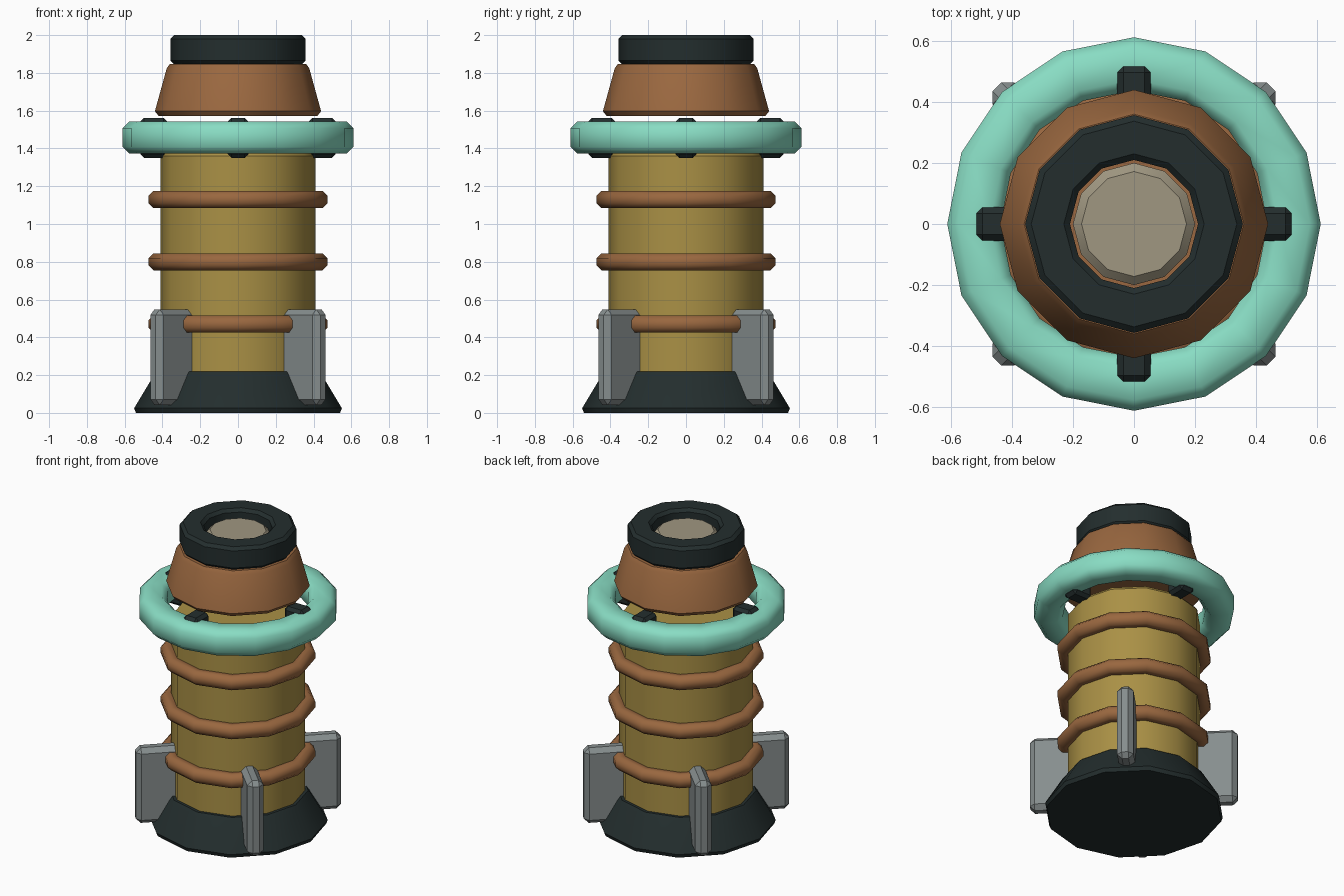
import bpy, bmesh
from math import cos, sin, pi, radians
from mathutils import Matrix

cube = bpy.data.objects.get("Cube")
if cube:
    bpy.data.objects.remove(cube, do_unlink=True)


def material(name, rgb):
    mat = bpy.data.materials.new(name)
    mat.use_nodes = True
    mat.diffuse_color = (*rgb, 1)
    bsdf = next(n for n in mat.node_tree.nodes if n.type == 'BSDF_PRINCIPLED')
    bsdf.inputs["Base Color"].default_value = (*rgb, 1)
    bsdf.inputs["Roughness"].default_value = 0.7
    return mat


GOLD = material("gold", (0.40, 0.28, 0.06))
COPPER = material("copper", (0.32, 0.136, 0.05))
MINT = material("mint", (0.25, 0.72, 0.55))
DARK = material("dark_rubber", (0.017, 0.027, 0.027))
GREY = material("steel_grey", (0.24, 0.27, 0.27))
CREAM = material("cream", (0.35, 0.31, 0.22))


def finish(bm, name, mat, angle):
    bmesh.ops.recalc_face_normals(bm, faces=bm.faces[:])
    mesh = bpy.data.meshes.new(name)
    bm.to_mesh(mesh)
    bm.free()
    mesh.materials.append(mat)
    obj = bpy.data.objects.new(name, mesh)
    bpy.context.collection.objects.link(obj)
    bpy.ops.object.select_all(action='DESELECT')
    obj.select_set(True)
    bpy.context.view_layer.objects.active = obj
    bpy.ops.object.shade_smooth_by_angle(angle=radians(angle))
    return obj


def lathe(name, mat, profile, sides=12, closed=False, angle=35):
    """Turn a (radius, height) profile around z; closed makes a ring, otherwise both ends are capped."""
    bm = bmesh.new()
    loops = [[bm.verts.new((r * cos(2 * pi * i / sides), r * sin(2 * pi * i / sides), z))
              for i in range(sides)] for r, z in profile]
    pairs = list(zip(loops, loops[1:]))
    if closed:
        pairs.append((loops[-1], loops[0]))
    else:
        bm.faces.new(loops[0])
        bm.faces.new(loops[-1])
    for a, b in pairs:
        for i in range(sides):
            j = (i + 1) % sides
            bm.faces.new((a[i], a[j], b[j], b[i]))
    return finish(bm, name, mat, angle)


def ring(name, mat, r0, r1, z0, z1, c, sides=12, angle=50):
    """Ring with a chamfered rectangular section."""
    section = [(r0 + c, z0), (r1 - c, z0), (r1, z0 + c), (r1, z1 - c),
               (r1 - c, z1), (r0 + c, z1), (r0, z1 - c), (r0, z0 + c)]
    return lathe(name, mat, section, sides, True, angle)


def radial_block(name, mat, r0, r1, width, z0, z1, bevel, turn):
    """Chamfered block pointing outwards at the given turn."""
    bm = bmesh.new()
    bmesh.ops.create_cube(bm, size=1)
    bmesh.ops.scale(bm, vec=(r1 - r0, width, z1 - z0), verts=bm.verts[:])
    bmesh.ops.bevel(bm, geom=bm.edges[:], offset=bevel, segments=1, affect='EDGES')
    bmesh.ops.translate(bm, vec=((r0 + r1) / 2, 0, (z0 + z1) / 2), verts=bm.verts[:])
    bmesh.ops.rotate(bm, matrix=Matrix.Rotation(turn, 3, 'Z'), verts=bm.verts[:])
    return finish(bm, name, mat, 30)


# Flared foot and main barrel
lathe("base", DARK, [(0.54, 0), (0.55, 0.025), (0.445, 0.2), (0.43, 0.22)])
lathe("body", GOLD, [(0.41, 0.1), (0.41, 1.36), (0.395, 1.38)])

# Bands around the barrel
for n, z in enumerate((0.47, 0.80, 1.13)):
    ring(f"band_{n + 1}", COPPER, 0.383, 0.474, z - 0.045, z + 0.045, 0.026)

# Large collar
ring("collar", MINT, 0.437, 0.612, 1.373, 1.543, 0.036, sides=16)

# Four collar clips and four diagonal fins
for n in range(4):
    turn = n * pi / 2
    radial_block(f"clip_{n + 1}", DARK, 0.375, 0.517, 0.11, 1.35, 1.562, 0.02, turn)
    radial_block(f"fin_{n + 1}", GREY, 0.2, 0.636, 0.10, 0.042, 0.548, 0.03, turn + pi / 4)

# Floating nozzle cone, cap ring and lens
lathe("nozzle", COPPER, [(0.42, 1.572), (0.44, 1.597), (0.377, 1.825), (0.36, 1.848)])
ring("cap", DARK, 0.21, 0.357, 1.845, 2.0, 0.02, angle=35)
lathe("lens", CREAM, [(0.2, 1.83), (0.2, 1.93), (0.172, 1.957)])
